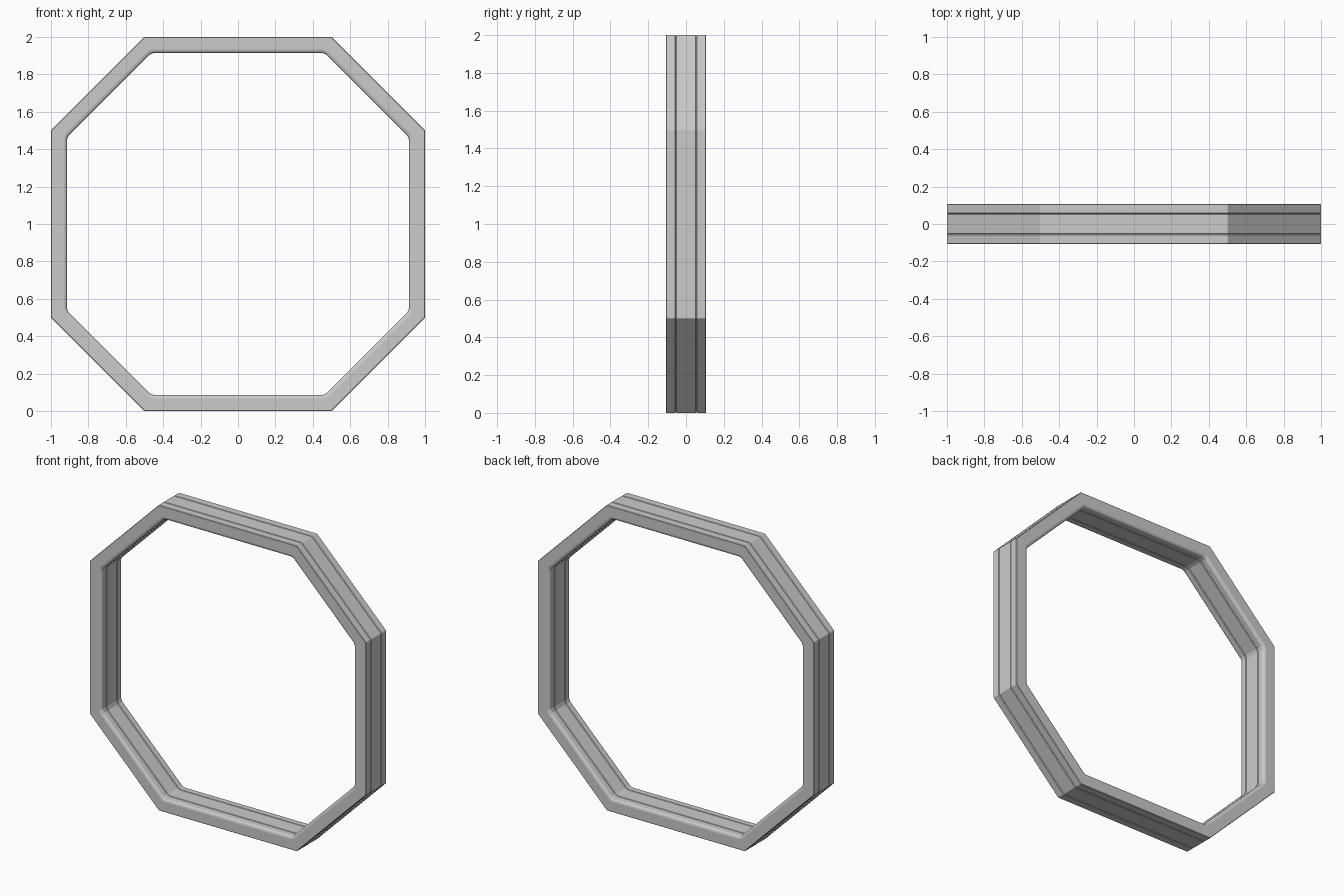
import bpy, bmesh
from mathutils import Vector

if "Cube" in bpy.data.objects:
    bpy.data.objects.remove(bpy.data.objects["Cube"])

CENTRE = Vector((0, 0, 1))


def outline(inset):
    """Octagon inset from the outer edge; each corner is slightly clipped, more so inside."""
    a, b = 1 - inset, 0.5 - 0.4142 * inset
    corners = [(a, -b), (a, b), (b, a), (-b, a), (-a, b), (-a, -b), (-b, -a), (b, -a)]
    clip = 0.002 if inset < 0.04 else 0.012
    pts = []
    for i, c in enumerate(corners):
        c = Vector(c)
        for n in (corners[i - 1], corners[(i + 1) % 8]):
            pts.append(c + (Vector(n) - c).normalized() * clip)
    return pts


def ring(name, profile):
    """Sweep a closed (inset, y) profile around the octagon."""
    bm = bmesh.new()
    loops = [[bm.verts.new(CENTRE + Vector((p.x, y, p.y))) for p in outline(d)]
             for d, y in profile]
    for k, l0 in enumerate(loops):
        l1 = loops[(k + 1) % len(loops)]
        for i in range(16):
            j = (i + 1) % 16
            bm.faces.new((l0[i], l0[j], l1[j], l1[i]))
    bmesh.ops.recalc_face_normals(bm, faces=bm.faces)
    mesh = bpy.data.meshes.new(name)
    bm.to_mesh(mesh)
    bm.free()
    ob = bpy.data.objects.new(name, mesh)
    bpy.context.collection.objects.link(ob)


def bar(y0, y1, e=0.004, d=0.086):
    """Rectangular bar section with fine chamfers."""
    return [(0, y0 + e), (0, y1 - e), (e, y1), (d - e, y1),
            (d, y1 - e), (d, y0 + e), (d - e, y0), (e, y0)]


# middle band
ring("middle_band", bar(-0.054, 0.054))

# front and back rims, with a wider softened inner edge on the outward face
for name, s in (("front_rim", -1), ("back_rim", 1)):
    prof = [(0, 0.058), (0, 0.104), (0.003, 0.107), (0.068, 0.107), (0.078, 0.104),
            (0.084, 0.098), (0.086, 0.089), (0.086, 0.058), (0.082, 0.054), (0.004, 0.054)]
    ring(name, [(d, s * y) for d, y in prof])
